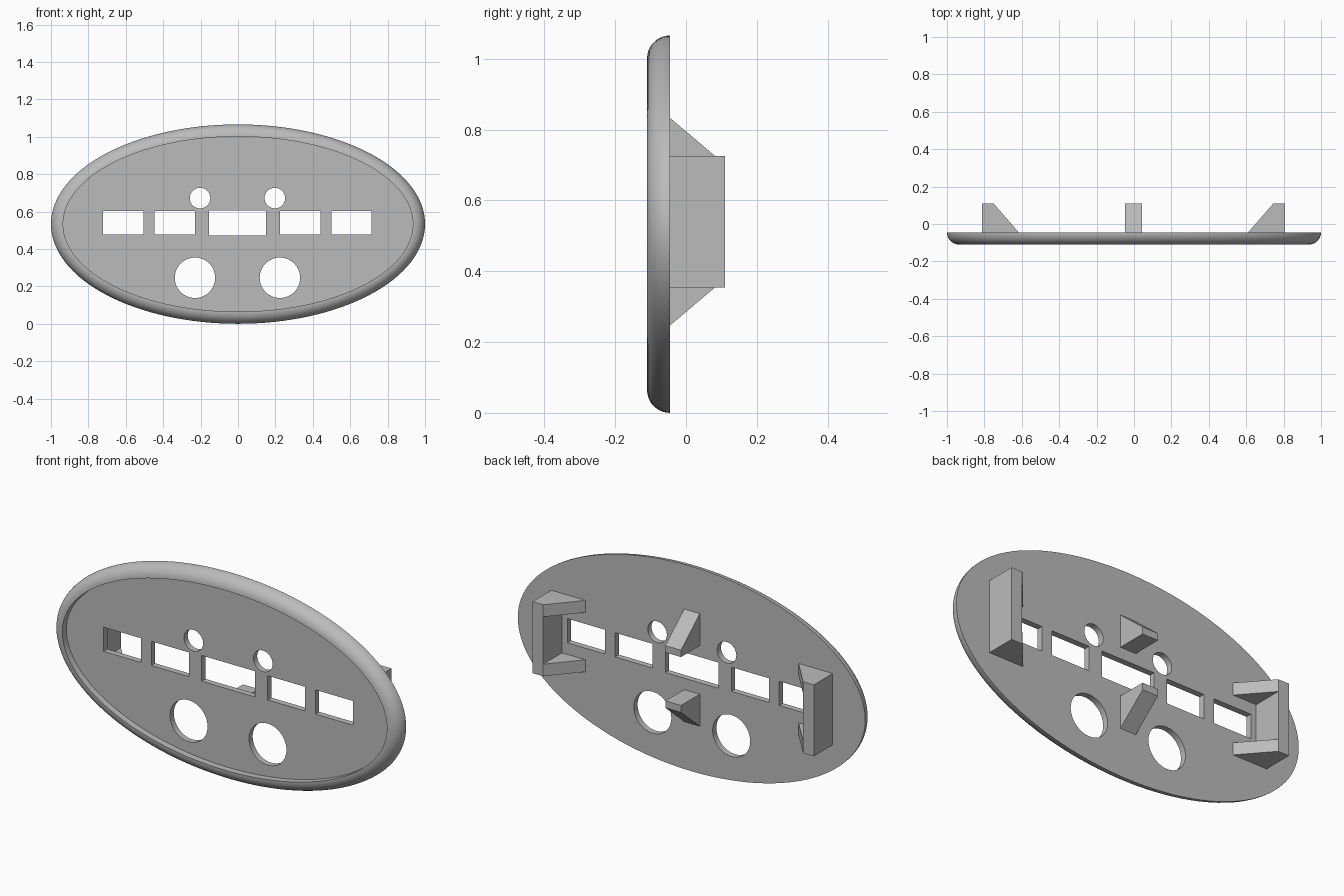
import bpy, bmesh, math
from mathutils import Vector

cube = bpy.data.objects.get("Cube")
if cube:
    bpy.data.objects.remove(cube, do_unlink=True)

grey = bpy.data.materials.new("plain grey")
grey.use_nodes = True
COLOR = (0.5, 0.5, 0.5, 1)
grey.diffuse_color = COLOR
grey.node_tree.nodes["Principled BSDF"].inputs["Base Color"].default_value = COLOR

MID_X, MID_Z = -0.003, 0.54      # centre of the holes and brackets
BACK, FLOOR, TIP = -0.045, -0.076, 0.11
RIM = 0.065                      # rim width and depth
SEGMENTS = 128


def finish(name, bm):
    bmesh.ops.recalc_face_normals(bm, faces=bm.faces)
    mesh = bpy.data.meshes.new(name)
    bm.to_mesh(mesh)
    bm.free()
    mesh.materials.append(grey)
    obj = bpy.data.objects.new(name, mesh)
    bpy.context.collection.objects.link(obj)
    return obj


def prism(name, outline, offset):
    """Extrude a closed 3D outline along an offset."""
    bm = bmesh.new()
    face = bm.faces.new([bm.verts.new(p) for p in outline])
    new = bmesh.ops.extrude_face_region(bm, geom=[face])["geom"]
    verts = [g for g in new if isinstance(g, bmesh.types.BMVert)]
    bmesh.ops.translate(bm, verts=verts, vec=Vector(offset))
    return finish(name, bm)


def box(name, x0, x1, y0, y1, z0, z1):
    return prism(name, [(x0, y0, z0), (x1, y0, z0), (x1, y0, z1), (x0, y0, z1)],
                 (0, y1 - y0, 0))


def cut(target, cutter):
    mod = target.modifiers.new("cut", "BOOLEAN")
    mod.operation = "DIFFERENCE"
    mod.solver = "EXACT"
    mod.object = cutter
    bpy.context.view_layer.objects.active = target
    bpy.ops.object.modifier_apply(modifier=mod.name)
    bpy.data.objects.remove(cutter, do_unlink=True)


# Oval plate with a rounded rim and a recessed front
def oval_plate():
    bm = bmesh.new()
    arc = [i / 10 * math.pi / 2 for i in range(11)]
    profile = [(RIM * (1 - math.cos(a)), BACK - RIM * math.sin(a)) for a in arc]
    profile.append((RIM, FLOOR))
    rings = []
    for inset, y in profile:
        ring = []
        for i in range(SEGMENTS):
            t = math.tau * i / SEGMENTS
            ring.append(bm.verts.new(((1 - inset) * math.cos(t), y,
                                      0.533 + (0.533 - inset) * math.sin(t))))
        rings.append(ring)
    for a, b in zip(rings, rings[1:]):
        for i in range(SEGMENTS):
            j = (i + 1) % SEGMENTS
            bm.faces.new((a[i], a[j], b[j], b[i]))
    bm.faces.new(rings[0])
    bm.faces.new(rings[-1])
    return finish("oval_plate", bm)


plate = oval_plate()

# Rectangular slots: centre x, half width, half height
for cx, hw, hh in [(0, 0.153, 0.067)] + [(s * c, 0.108, 0.063)
                                         for s in (-1, 1) for c in (0.335, 0.61)]:
    x = MID_X + cx
    cut(plate, box("slot_cutter", x - hw, x + hw, -0.2, 0.1, MID_Z - hh, MID_Z + hh))

# Round holes: distance from the middle, height, radius
for cx, cz, r in [(0.2, 0.672, 0.055), (0.227, 0.246, 0.108)]:
    for s in (-1, 1):
        ring = [(MID_X + s * cx + r * math.cos(math.tau * i / 48), -0.2,
                 cz + r * math.sin(math.tau * i / 48)) for i in range(48)]
        cut(plate, prism("hole_cutter", ring, (0, 0.3, 0)))

bpy.ops.object.select_all(action="DESELECT")
plate.select_set(True)
bpy.context.view_layer.objects.active = plate
bpy.ops.object.shade_smooth_by_angle(angle=math.radians(30))

# Side brackets: a post with a sloped gusset at each end
for side, s in (("left", 1), ("right", -1)):
    z0, z1, web = MID_Z - 0.186, MID_Z + 0.186, 0.063
    outline = [(MID_X + s * x, y, z0) for x, y in
               ((0.81, BACK), (0.81, TIP), (0.748, TIP), (0.613, BACK))]
    bracket = prism(side + "_bracket", outline, (0, 0, z1 - z0))
    xa, xb = sorted((MID_X + s * 0.5, MID_X + s * 0.748))
    cut(bracket, box("gap_cutter", xa, xb, -0.2, 0.2, z0 + web, z1 - web))

# Middle wedges above and below the central slot
for name, s in (("upper_wedge", 1), ("lower_wedge", -1)):
    outline = [(MID_X - 0.045, y, MID_Z + s * z) for y, z in
               ((BACK, 0.126), (TIP, 0.126), (TIP, 0.162), (BACK, 0.293))]
    prism(name, outline, (0.09, 0, 0))
